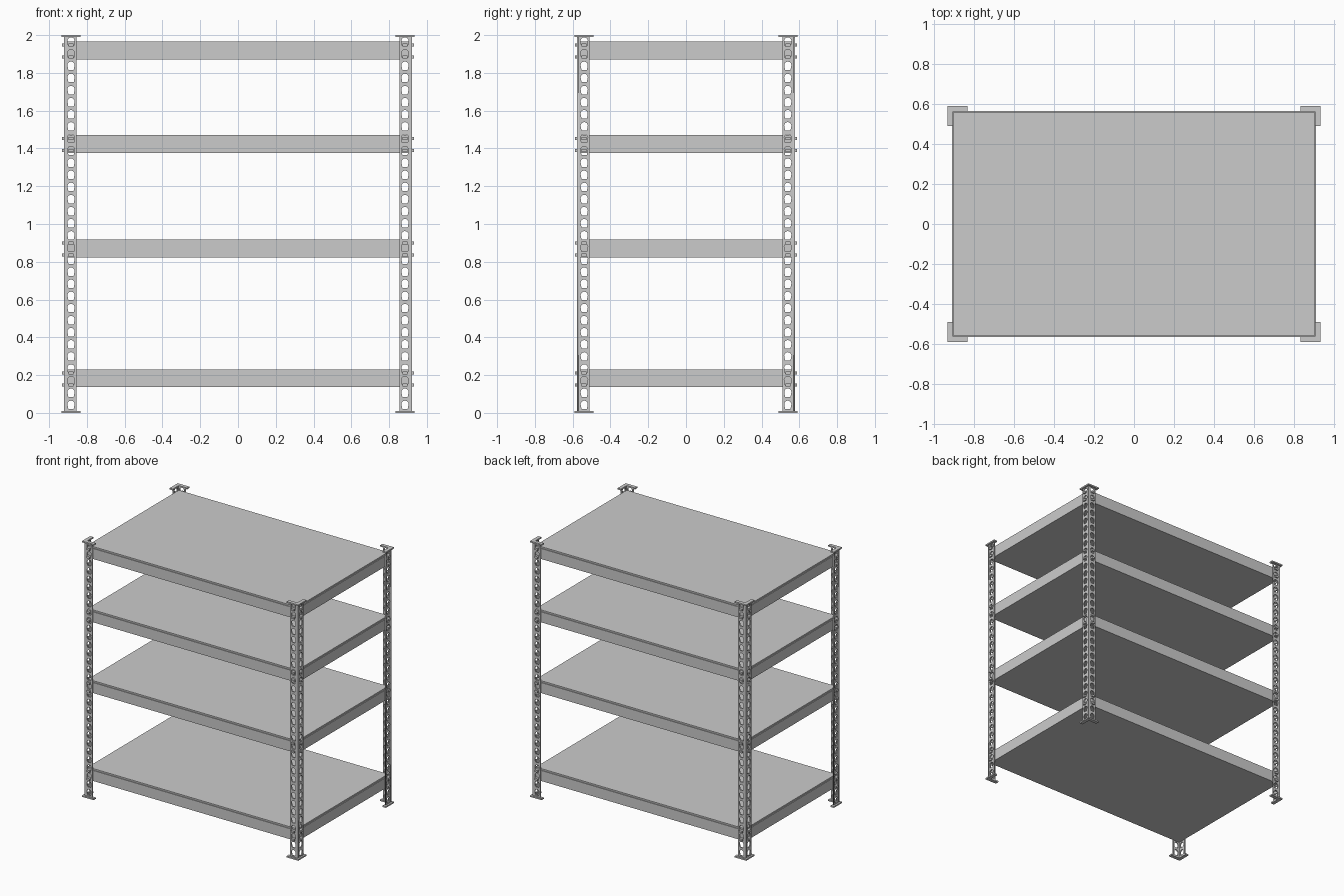
import bpy, bmesh, math
from mathutils import Matrix

if "Cube" in bpy.data.objects:
    bpy.data.objects.remove(bpy.data.objects["Cube"])

PX, PY = 0.922, 0.577      # outer faces of the posts
T, LEG = 0.009, 0.067      # post sheet thickness, leg width
HOLE_U = 0.038             # hole centre measured from the outer corner
PITCH, FIRST, COUNT = 0.0641, 0.042, 31
SHELF_TOPS = (0.23, 0.917, 1.47, 1.965)


def finish(name, bm):
    bmesh.ops.recalc_face_normals(bm, faces=bm.faces)
    me = bpy.data.meshes.new(name)
    bm.to_mesh(me)
    bm.free()
    ob = bpy.data.objects.new(name, me)
    bpy.context.collection.objects.link(ob)
    return ob


def add_box(bm, a, b):
    size = [abs(q - p) for p, q in zip(a, b)]
    mid = [(p + q) / 2 for p, q in zip(a, b)]
    bmesh.ops.create_cube(bm, size=1, matrix=Matrix.Translation(mid) @ Matrix.Diagonal((*size, 1)))


def hole_outline(cz):
    # round top tapering to a narrower flat bottom
    r = 0.019
    pts = [(HOLE_U + r * math.cos(math.radians(a)), cz + 0.004 + r * math.sin(math.radians(a)))
           for a in range(-20, 201, 22)]
    return pts + [(HOLE_U - 0.014, cz - 0.022), (HOLE_U + 0.014, cz - 0.022)]


def perforated_strip(u0):
    # filled flat curve: outer rectangle with a column of holes
    cu = bpy.data.curves.new("strip", 'CURVE')
    cu.dimensions, cu.fill_mode, cu.extrude = '2D', 'BOTH', T / 2
    loops = [[(u0, 0.005), (LEG, 0.005), (LEG, 1.995), (u0, 1.995)]]
    loops += [hole_outline(FIRST + i * PITCH) for i in range(COUNT)]
    for pts in loops:
        sp = cu.splines.new('POLY')
        sp.points.add(len(pts) - 1)
        for p, (u, v) in zip(sp.points, pts):
            p.co = (u, v, 0, 1)
        sp.use_cyclic_u = True
    ob = bpy.data.objects.new("strip", cu)
    bpy.context.collection.objects.link(ob)
    bpy.context.view_layer.update()
    me = bpy.data.meshes.new_from_object(ob.evaluated_get(bpy.context.evaluated_depsgraph_get()))
    bpy.data.objects.remove(ob)
    return me


front_strip, side_strip = perforated_strip(0), perforated_strip(T)

for sx, xn in ((-1, "left"), (1, "right")):
    for sy, yn in ((-1, "front"), (1, "back")):
        tag = yn + "_" + xn

        # angle post: two perforated legs
        for me, part in ((front_strip, "long_face"), (side_strip, "short_face")):
            bm = bmesh.new()
            bm.from_mesh(me)
            bmesh.ops.remove_doubles(bm, verts=bm.verts, dist=1e-5)
            for v in bm.verts:
                u, h, w = v.co
                if part == "long_face":
                    v.co = (sx * (PX - u), sy * (PY - T / 2 + w), h)
                else:
                    v.co = (sx * (PX - T / 2 + w), sy * (PY - u), h)
            finish(f"post_{part}_{tag}", bm)

        # L-shaped end plates, foot and cap
        ox, oy, arm, ln = 0.935, 0.591, 0.028, 0.1
        for z, part in ((0, "foot_plate"), (1.989, "cap_plate")):
            bm = bmesh.new()
            outline = [(0, 0), (ln, 0), (ln, arm), (arm, arm), (arm, ln), (0, ln)]
            f = bm.faces.new([bm.verts.new((sx * (ox - a), sy * (oy - b), z)) for a, b in outline])
            ext = bmesh.ops.extrude_face_region(bm, geom=[f], use_keep_orig=True)
            for v in [g for g in ext["geom"] if isinstance(g, bmesh.types.BMVert)]:
                v.co.z += 0.011
            finish(f"{part}_{tag}", bm)

        # locking tabs that hook through the post holes
        bm = bmesh.new()
        for top in SHELF_TOPS:
            for z in (top - 0.018, top - 0.082):
                u, hw, hh = HOLE_U, 0.013, 0.008
                add_box(bm, (sx * (PX - u - hw), sy * (PY - T - 0.003), z - hh),
                        (sx * (PX - u + hw), sy * (PY + 0.011), z + hh))
                add_box(bm, (sx * (PX - T - 0.003), sy * (PY - u - hw), z - hh),
                        (sx * (PX + 0.011), sy * (PY - u + hw), z + hh))
        finish(f"locking_tabs_{tag}", bm)

# shelves: beam frame with a slightly inset deck on top
for i, top in enumerate(SHELF_TOPS, 1):
    x, y = PX - T - 0.002, PY - T - 0.001
    bm = bmesh.new()
    add_box(bm, (-x, -y, top - 0.094), (x, y, top - 0.012))
    bm.faces.ensure_lookup_table()
    lid = max(bm.faces, key=lambda f: f.calc_center_median().z)
    bmesh.ops.inset_region(bm, faces=[lid], thickness=0.008)
    ext = bmesh.ops.extrude_discrete_faces(bm, faces=[lid])
    for v in ext["faces"][0].verts:
        v.co.z = top
    finish(f"shelf_{i}", bm)

bpy.data.meshes.remove(front_strip)
bpy.data.meshes.remove(side_strip)
